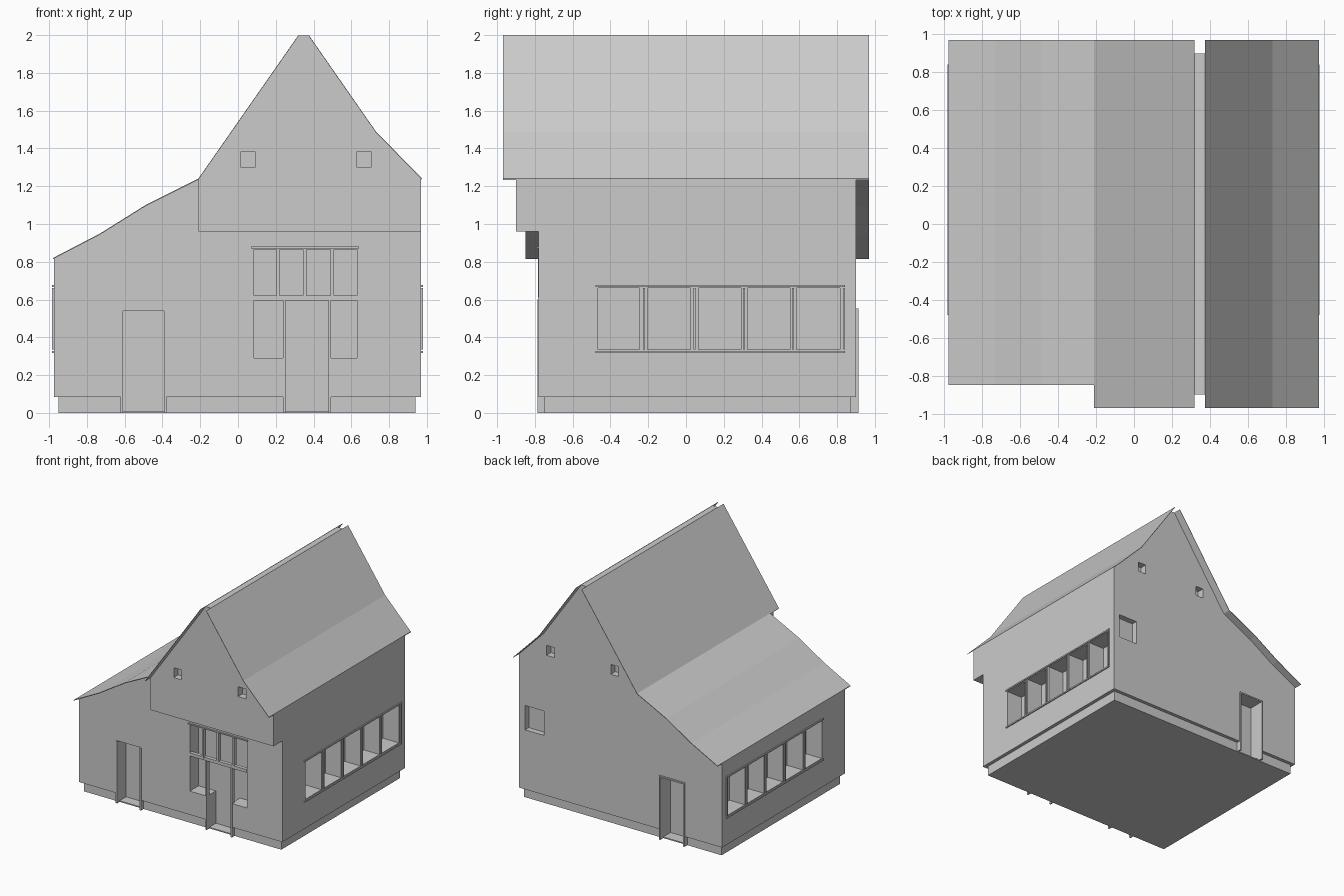
import bpy, bmesh

if "Cube" in bpy.data.objects:
    bpy.data.objects.remove(bpy.data.objects["Cube"])

mat = bpy.data.materials.new("plain grey")
mat.diffuse_color = (0.6, 0.6, 0.6, 1)
mat.use_nodes = True
mat.node_tree.nodes["Principled BSDF"].inputs["Base Color"].default_value = mat.diffuse_color


def make(name, bm, helper=False):
    bmesh.ops.recalc_face_normals(bm, faces=bm.faces)
    me = bpy.data.meshes.new(name)
    bm.to_mesh(me)
    bm.free()
    ob = bpy.data.objects.new(name, me)
    bpy.context.scene.collection.objects.link(ob)
    if helper:
        ob.hide_render = True
    else:
        me.materials.append(mat)
    return ob


def prism(name, pts, y0, y1, helper=False):
    """Extrude an x-z outline along y."""
    bm = bmesh.new()
    a = [bm.verts.new((x, y0, z)) for x, z in pts]
    b = [bm.verts.new((x, y1, z)) for x, z in pts]
    n = len(pts)
    bm.faces.new(a)
    bm.faces.new(b[::-1])
    for i in range(n):
        j = (i + 1) % n
        bm.faces.new((a[i], b[i], b[j], a[j]))
    return make(name, bm, helper)


def box(name, x0, x1, y0, y1, z0, z1, helper=False):
    return prism(name, [(x0, z0), (x1, z0), (x1, z1), (x0, z1)], y0, y1, helper)


def carve(ob, cutters):
    for c in cutters:
        m = ob.modifiers.new("cut", 'BOOLEAN')
        m.operation, m.solver, m.object = 'DIFFERENCE', 'EXACT', c
    bpy.context.view_layer.update()
    dg = bpy.context.evaluated_depsgraph_get()
    me = bpy.data.meshes.new_from_object(ob.evaluated_get(dg))
    ob.modifiers.clear()
    ob.data = me


XL, XR, YF, YB, YG = -0.975, 0.97, -0.78, 0.90, -0.90
left = [(-0.98, 0.82), (-0.73, 0.95), (-0.49, 1.10), (-0.21, 1.24)]
steep = [(-0.21, 1.24), (0.32, 2.0)]
right = [(0.375, 2.0), (0.73, 1.49), (0.975, 1.24)]
T = 0.006

# walls: main body, overhanging front gable, plinth
low = [(x, z - T / 2) for x, z in left[1:] + steep[1:] + right[:-1]]
body = prism("house_walls", [(XR, 0.085), (XL, 0.085), (XL, 0.82)] + low + [(XR, 1.242)], YF, YB)
gable = prism("front_gable", [(XR, 0.96), (-0.21, 0.96)] + low[2:] + [(XR, 1.242)], YG, YF)
plinth = box("plinth", -0.95, 0.94, -0.75, 0.87, 0, 0.085)


# thin roof sheets with an open slot along the ridge
def sheet(name, pts, y0):
    prism(name, pts + [(x, z - T) for x, z in reversed(pts)], y0, 0.97)


sheet("roof_left_low", left, -0.85)
sheet("roof_left_steep", steep, -0.97)
sheet("roof_right", right, -0.97)

# openings
bays = [(-0.465, -0.245), (-0.205, 0.025), (0.065, 0.29), (0.325, 0.55), (0.585, 0.815)]
cuts, doors, gcuts = [], [], []
for a, b in bays:
    cuts.append(box("cut", XR - 0.15, XR + 0.1, a, b, 0.335, 0.66, True))
    cuts.append(box("cut", XL - 0.1, XL + 0.15, a, b, 0.335, 0.66, True))
cuts.append(box("cut", 0.73, 0.91, YB - 0.05, YB + 0.1, 0.60, 0.81, True))
cuts.append(box("cut", 0.085, 0.63, YF - 0.1, YF + 0.12, 0.29, 0.865, True))
for a, b in ((0.015, 0.09), (0.63, 0.705)):
    cuts.append(box("cut", a, b, YB - 0.06, YB + 0.1, 1.30, 1.385, True))
    gcuts.append(box("cut", a, b, YG - 0.1, YG + 0.06, 1.30, 1.385, True))
doors.append(box("cut", -0.61, -0.39, YF - 0.1, YF + 0.119, 0.01, 0.54, True))
doors.append(box("cut", -0.61, -0.39, YB - 0.13, YB + 0.1, 0.01, 0.54, True))
doors.append(box("cut", 0.25, 0.48, YF - 0.1, YF + 0.121, 0.01, 0.598, True))
carve(body, cuts + doors)
carve(gable, gcuts)
carve(plinth, doors)
for c in cuts + doors + gcuts:
    bpy.data.objects.remove(c)

# door jambs reaching the ground
for name, xs, top, ya, yb in (
        ("side_door_jamb", (-0.615, -0.385), 0.54, YF - 0.006, YF + 0.118),
        ("main_door_jamb", (0.244, 0.486), 0.60, YF - 0.006, YF + 0.03),
        ("back_door_jamb", (-0.615, -0.385), 0.55, YB - 0.128, YB + 0.012)):
    for x in xs:
        box(name, x - 0.007, x + 0.007, ya, yb, 0, top)
box("back_door_head", -0.622, -0.378, YB - 0.1, YB + 0.012, 0.54, 0.552)

# front window bars and ledge
box("front_transom", 0.085, 0.63, YF - 0.002, YF + 0.03, 0.595, 0.622)
for x in (0.212, 0.353, 0.5):
    box("front_mullion", x - 0.009, x + 0.009, YF - 0.004, YF + 0.03, 0.61, 0.865)
box("front_ledge", 0.07, 0.64, YF - 0.01, YF + 0.01, 0.87, 0.88)

# side window fins and sills
for s, x in ((1, XR), (-1, XL)):
    x0, x1 = sorted((x - s * 0.01, x + s * 0.009))
    for y in (-0.222, 0.045, 0.307, 0.567, 0.838):
        box("window_fin", x0, x1, y - 0.005, y + 0.005, 0.335, 0.66)
    for z in (0.322, 0.672):
        box("window_sill", x0, x1, -0.48, 0.843, z - 0.006, z + 0.006)
